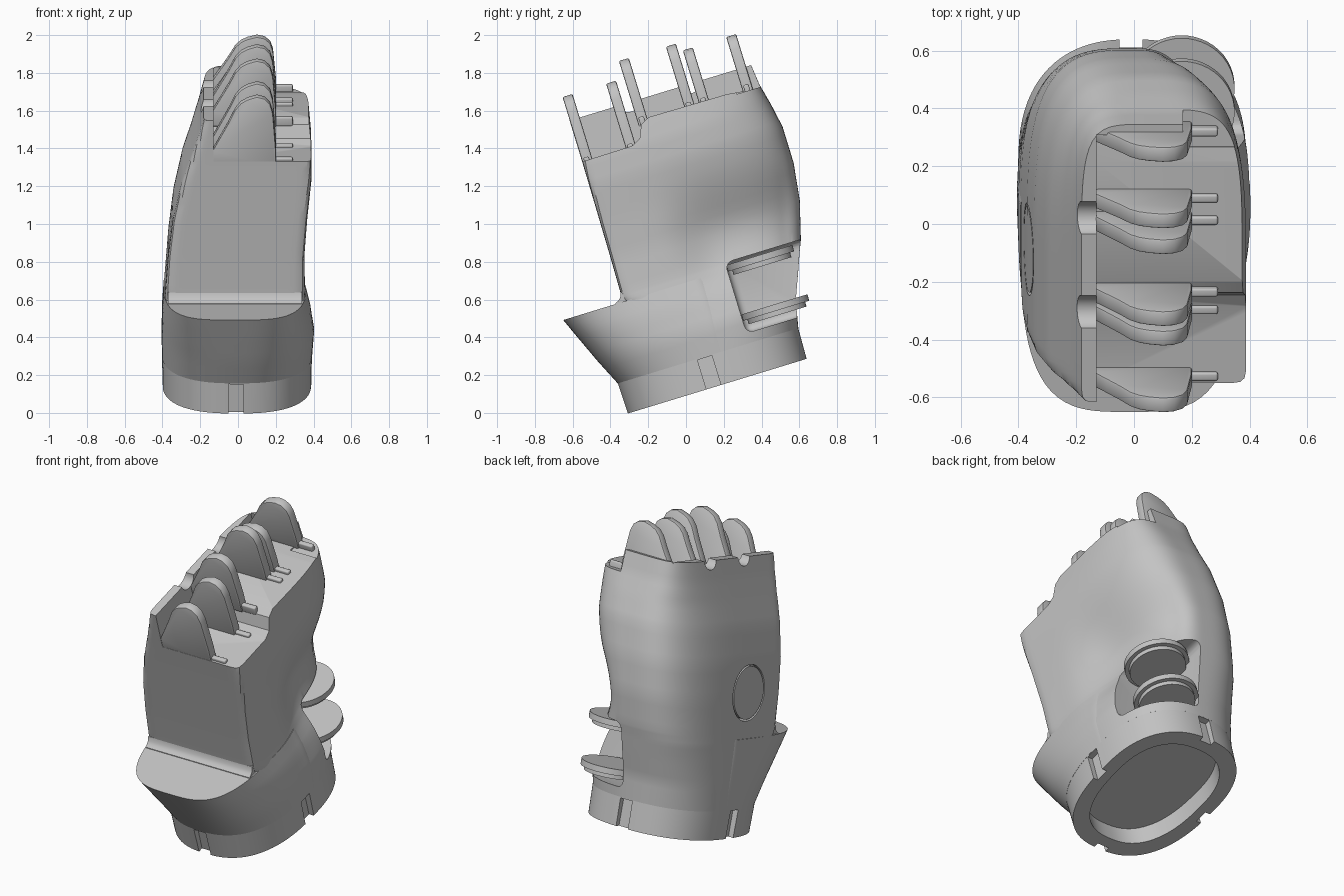
import bpy, bmesh, math
from mathutils import Matrix, Vector

cube = bpy.data.objects.get("Cube")
if cube:
    bpy.data.objects.remove(cube)

# One plain grey material
grey = bpy.data.materials.new("matte_grey")
grey.use_nodes = True
colour = (0.55, 0.55, 0.55, 1)
grey.diffuse_color = colour
grey.node_tree.nodes["Principled BSDF"].inputs["Base Color"].default_value = colour

# Everything is built upright, then leaned forward
LEAN = Matrix.Rotation(math.radians(17), 4, 'X')
MID = 0.25


def shade(ob, angle=30):
    bpy.ops.object.select_all(action='DESELECT')
    ob.select_set(True)
    bpy.context.view_layer.objects.active = ob
    bpy.ops.object.shade_smooth_by_angle(angle=math.radians(angle))


def finish(name, bm):
    bmesh.ops.recalc_face_normals(bm, faces=bm.faces)
    bm.transform(LEAN)
    mesh = bpy.data.meshes.new(name)
    bm.to_mesh(mesh)
    bm.free()
    mesh.materials.append(grey)
    ob = bpy.data.objects.new(name, mesh)
    bpy.context.collection.objects.link(ob)
    shade(ob)
    return ob


def section(v, front, back, x0, x1, nf, nb, count=160):
    """Rounded outline with its own front and back squareness."""
    cx, a = (x0 + x1) / 2, (x1 - x0) / 2
    ring = []
    for i in range(count):
        t = math.tau * i / count
        c, s = math.cos(t), math.sin(t)
        n, b = (nb, back - MID) if s > 0 else (nf, MID - front)
        r = (abs(c / a) ** n + abs(s / b) ** n) ** (-1 / n)
        x, u = cx + r * c, MID + r * s
        # hollow beside the thumb
        if x > 0:
            d = math.exp(-((u - 0.66) / 0.4) ** 4 - ((v - 0.83) / 0.26) ** 2)
            x -= 0.11 * d * min(1, x / 0.25)
        ring.append(Vector((x, u, v)))
    return ring


def loft(name, rows, steps=1):
    bm = bmesh.new()
    params = []
    for p, q in zip(rows, rows[1:]):
        for k in range(steps):
            params.append([i + (j - i) * k / steps for i, j in zip(p, q)])
    params.append(rows[-1])
    rings = [[bm.verts.new(c) for c in section(*p)] for p in params]
    for low, high in zip(rings, rings[1:]):
        for i in range(len(low)):
            j = (i + 1) % len(low)
            bm.faces.new((low[i], low[j], high[j], high[i]))
    bm.faces.new(rings[0][::-1])
    bm.faces.new(rings[-1])
    return finish(name, bm)


def prism(name, points, depth, bevel=0):
    """Closed outline pushed along one vector."""
    bm = bmesh.new()
    face = bm.faces.new([bm.verts.new(p) for p in points])
    new = bmesh.ops.extrude_face_region(bm, geom=[face])["geom"]
    bmesh.ops.translate(bm, vec=depth, verts=[g for g in new if isinstance(g, bmesh.types.BMVert)])
    if bevel:
        bm.normal_update()
        rims = [e for e in bm.edges if any(len(f.verts) > 4 for f in e.link_faces)]
        bmesh.ops.bevel(bm, geom=rims, offset=bevel, segments=2, affect='EDGES', profile=0.5)
    return finish(name, bm)


def disc(name, centre, radius, thick, axis='Z'):
    bm = bmesh.new()
    turn = Matrix.Rotation(math.pi / 2, 4, 'Y') if axis == 'X' else Matrix()
    bmesh.ops.create_cone(bm, cap_ends=True, segments=48, radius1=radius, radius2=radius,
                          depth=thick, matrix=Matrix.Translation(centre) @ turn)
    return finish(name, bm)


def box(name, lo, hi, bevel=0):
    bm = bmesh.new()
    bmesh.ops.create_cube(bm, size=1)
    for v in bm.verts:
        v.co = [l + (h - l) * (c + 0.5) for l, h, c in zip(lo, hi, v.co)]
    if bevel:
        bmesh.ops.bevel(bm, geom=bm.edges[:], offset=bevel, segments=4, affect='EDGES', profile=0.5)
    return finish(name, bm)


def cut(target, cutter):
    cutter.hide_render = True
    mod = target.modifiers.new("cut", 'BOOLEAN')
    mod.operation, mod.object, mod.solver = 'DIFFERENCE', cutter, 'EXACT'
    bpy.ops.object.select_all(action='DESELECT')
    target.select_set(True)
    bpy.context.view_layer.objects.active = target
    # keep the cut ahead of the smoothing
    while target.modifiers[0] != mod:
        bpy.ops.object.modifier_move_up(modifier=mod.name)
    bpy.ops.object.modifier_apply(modifier=mod.name)
    bpy.data.objects.remove(cutter)


# Palm: round at the wrist, flat-fronted above
palm = loft("palm", [
    (0.255, -0.28, 0.70, -0.402, 0.392, 2.5, 2.4),
    (0.40, -0.22, 0.73, -0.402, 0.402, 2.6, 2.6),
    (0.55, -0.17, 0.79, -0.397, 0.382, 4, 2.8),
    (0.64, -0.15, 0.825, -0.391, 0.362, 10, 3),
    (0.70, -0.146, 0.85, -0.386, 0.354, 22, 3),
    (0.90, -0.142, 0.905, -0.37, 0.352, 24, 3.1),
    (1.10, -0.14, 0.932, -0.345, 0.367, 24, 3.2),
    (1.30, -0.138, 0.932, -0.30, 0.388, 24, 3.3),
    (1.43, -0.137, 0.908, -0.255, 0.388, 24, 3.6),
    (1.55, -0.137, 0.88, -0.215, 0.375, 24, 4.5),
    (1.66, -0.137, 0.868, -0.182, 0.36, 24, 5.5)], steps=4)

# Heel: rounded front bulge ending in a flat shelf
loft("heel", [(0.255, -0.30, 0.42, -0.403, 0.393, 2.5, 2.4),
              (0.40, -0.368, 0.42, -0.405, 0.404, 2.7, 2.4),
              (0.55, -0.432, 0.42, -0.401, 0.386, 3.1, 2.4),
              (0.66, -0.478, 0.42, -0.393, 0.362, 3.5, 2.4)], steps=3)

# Fillet where the shelf meets the flat face
fillet = [(-0.12, 0.65), (-0.19, 0.65), (-0.187, 0.664), (-0.17, 0.672),
          (-0.155, 0.685), (-0.145, 0.71), (-0.12, 0.71)]
prism("shelf_fillet", [(-0.37, u, v) for u, v in fillet], Vector((0.71, 0, 0)))

# Stepped knuckle floor, leaving a wall along the back of the hand
floor = [(-0.4, 1.43), (0.14, 1.435), (0.19, 1.46), (0.22, 1.53), (0.27, 1.555),
         (0.7, 1.55), (0.83, 1.535), (0.83, 2), (-0.4, 2)]
cut(palm, prism("floor_cutter", [(-0.13, u, v) for u, v in floor], Vector((0.8, 0, 0))))
cut(palm, box("rim_cutter", (0.17, 0.75, 1.535), (0.8, 1.2, 2)))
for u in (0.19, 0.53):
    cut(palm, disc("scallop_cutter", (-0.2, u, 1.67), 0.06, 0.4, 'X'))

# Thumb socket
cut(palm, box("socket_cutter", (0.02, 0.43, 0.31), (0.9, 1.3, 0.70), 0.04))

# Round cover on the back of the hand, outlined by a shallow groove
cover = Vector((-0.39, 0.19, 0.92))
groove = disc("groove_cutter", cover, 0.16, 0.13, 'X')
cut(groove, disc("core_cutter", cover, 0.15, 0.3, 'X'))
cut(palm, groove)
shade(palm)

# Wrist collar with a recess and four notches
collar = loft("wrist_collar", [(0.087, -0.296, 0.695, -0.40, 0.388, 2.5, 2.4),
                               (0.26, -0.30, 0.70, -0.402, 0.392, 2.5, 2.4)])
cut(collar, loft("recess_cutter", [(0.0, -0.20, 0.60, -0.31, 0.30, 2.5, 2.4),
                                   (0.20, -0.20, 0.60, -0.31, 0.30, 2.5, 2.4)]))
for x, u in ((-0.01, -0.30), (0.39, 0.18), (-0.01, 0.70), (-0.40, 0.18)):
    dx, du = (0.04, 0.035) if abs(x) < 0.1 else (0.035, 0.04)
    cut(collar, box("notch_cutter", (x - dx, u - du, 0.0), (x + dx, u + du, 0.25)))
shade(collar)

# Thumb hinge plates, each a wide disc with a smaller boss beneath
for name, v in (("lower", 0.395), ("upper", 0.668)):
    disc(name + "_thumb_plate", (0.165, 0.615, v), 0.183, 0.035)
    disc(name + "_thumb_boss", (0.165, 0.615, v - 0.028), 0.16, 0.03)

# Finger hinge tabs: (front edge, floor height, tab height)
tab = [(-0.135, -0.03), (-0.135, 0.06), (-0.095, 0.13), (-0.05, 0.21), (-0.015, 0.28),
       (0.015, 0.315), (0.05, 0.335), (0.10, 0.35), (0.14, 0.34), (0.17, 0.31),
       (0.185, 0.26), (0.2, 0.07), (0.2, -0.03)]
tabs = [(-0.136, 1.43, 0.36), (0.105, 1.43, 0.36), (0.205, 1.55, 0.335),
        (0.465, 1.55, 0.335), (0.545, 1.55, 0.29), (0.785, 1.55, 0.29)]
for i, (u, v, h) in enumerate(tabs):
    outline = [(x, u, v + z * h / 0.35) for x, z in tab]
    prism(f"finger_tab_{i + 1}", outline, Vector((0, 0.055, 0)), 0.008)
    # foot stop beside each tab
    box(f"tab_stop_{i + 1}", (0.18, u + 0.01, v - 0.03), (0.29, u + 0.04, v + 0.02), 0.008)
